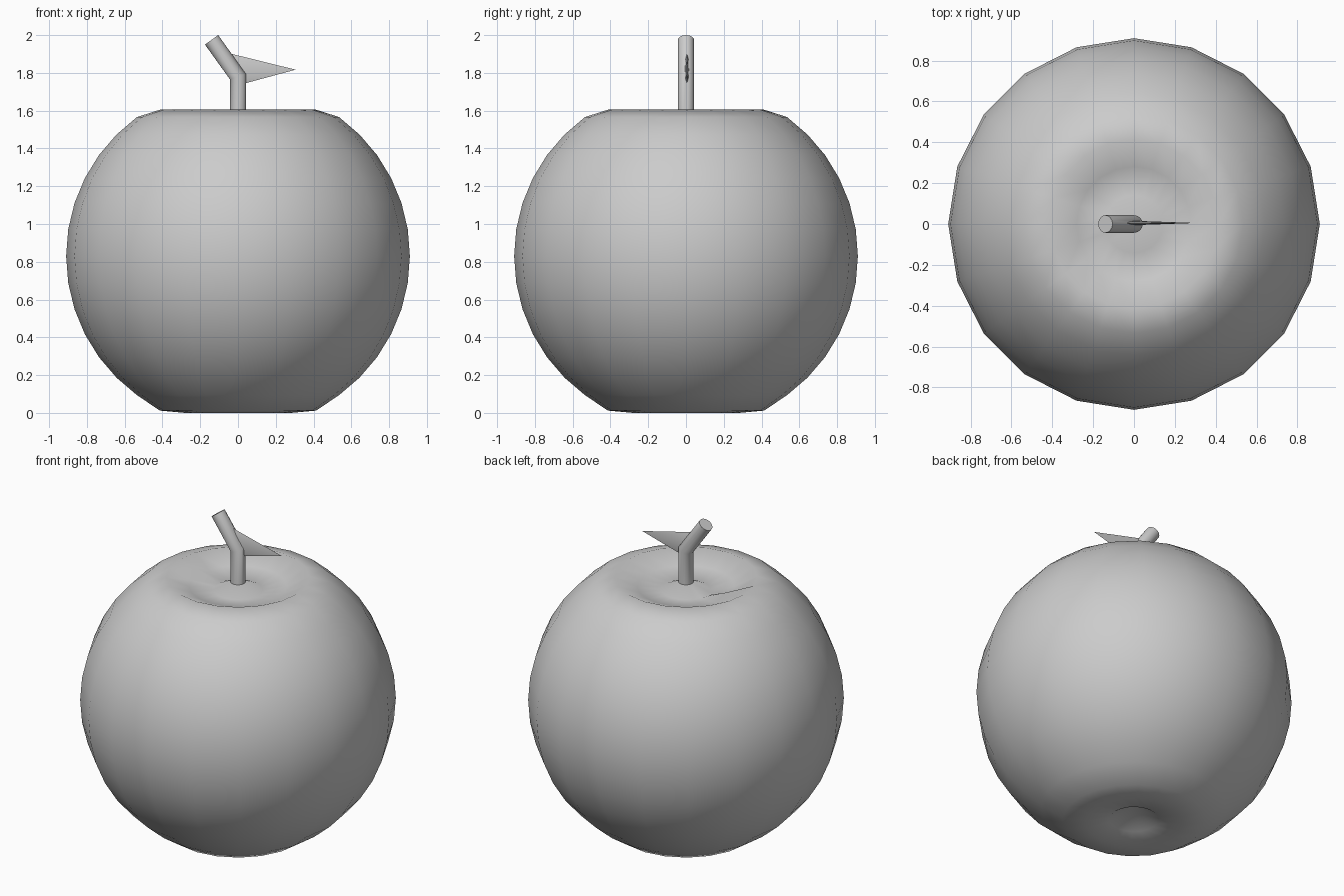
import bpy, bmesh, math
from mathutils import Vector

if "Cube" in bpy.data.objects:
    bpy.data.objects.remove(bpy.data.objects["Cube"])


def finish(name, bm, angle):
    bmesh.ops.recalc_face_normals(bm, faces=bm.faces)
    mesh = bpy.data.meshes.new(name)
    bm.to_mesh(mesh)
    bm.free()
    ob = bpy.data.objects.new(name, mesh)
    bpy.context.collection.objects.link(ob)
    bpy.ops.object.select_all(action='DESELECT')
    ob.select_set(True)
    bpy.context.view_layer.objects.active = ob
    bpy.ops.object.shade_smooth_by_angle(angle=math.radians(angle))
    return ob


# Apple body: 20 x 20 sphere with both poles pushed in
R, CZ, SEG = 0.91, 0.83, 20
heights = {0: 1.595, 1: 1.525, 2: 1.545, 3: 1.605,
           17: 0.012, 18: 0.0, 19: 0.02, 20: 0.115}
bm = bmesh.new()
top = bm.verts.new((0, 0, heights[0]))
bottom = bm.verts.new((0, 0, heights[20]))
rings = []
for i in range(1, 20):
    t = math.pi * i / 20
    r, z = R * math.sin(t), heights.get(i, CZ + R * math.cos(t))
    rings.append([bm.verts.new((r * math.cos(2 * math.pi * k / SEG),
                                r * math.sin(2 * math.pi * k / SEG), z))
                  for k in range(SEG)])
rings[1][SEG // 2].co.z = 1.58  # slight bump in the dimple
for k in range(SEG):
    n = (k + 1) % SEG
    bm.faces.new((top, rings[0][k], rings[0][n]))
    bm.faces.new((bottom, rings[-1][n], rings[-1][k]))
    for a, b in zip(rings, rings[1:]):
        bm.faces.new((a[k], b[k], b[n], a[n]))
finish("apple_body", bm, 80)

# Bent stem: round section swept along three points with a mitred bend
SR, SIDES = 0.043, 16
joint, tip = Vector((0, 0, 1.78)), Vector((-0.14, 0, 1.975))
up = Vector((0, 0, 1))
d = (tip - joint).normalized()
mitre = (up + d).normalized()
bm = bmesh.new()
loops = [[], [], []]
for k in range(SIDES):
    a = 2 * math.pi * k / SIDES
    p = Vector((SR * math.cos(a), SR * math.sin(a), 0))
    loops[0].append(bm.verts.new(p + up * 1.5))
    loops[1].append(bm.verts.new(p + joint - up * (p.dot(mitre) / mitre.z)))
    side = Vector((d.z, 0, -d.x))
    loops[2].append(bm.verts.new(tip + side * p.x + Vector((0, p.y, 0))))
for a, b in zip(loops, loops[1:]):
    for k in range(SIDES):
        n = (k + 1) % SIDES
        bm.faces.new((a[k], a[n], b[n], b[k]))
bm.faces.new(loops[0][::-1])
bm.faces.new(loops[2])
finish("stem", bm, 30)

# Leaf: very flat pointed cone lying along x
bm = bmesh.new()
point = bm.verts.new((0.305, 0.005, 1.817))
base = [bm.verts.new((-0.035, 0.005 + 0.012 * math.cos(math.pi * k / 4),
                      1.813 + 0.088 * math.sin(math.pi * k / 4)))
        for k in range(8)]
for k in range(8):
    bm.faces.new((base[k], base[(k + 1) % 8], point))
bm.faces.new(base[::-1])
finish("leaf", bm, 30)
